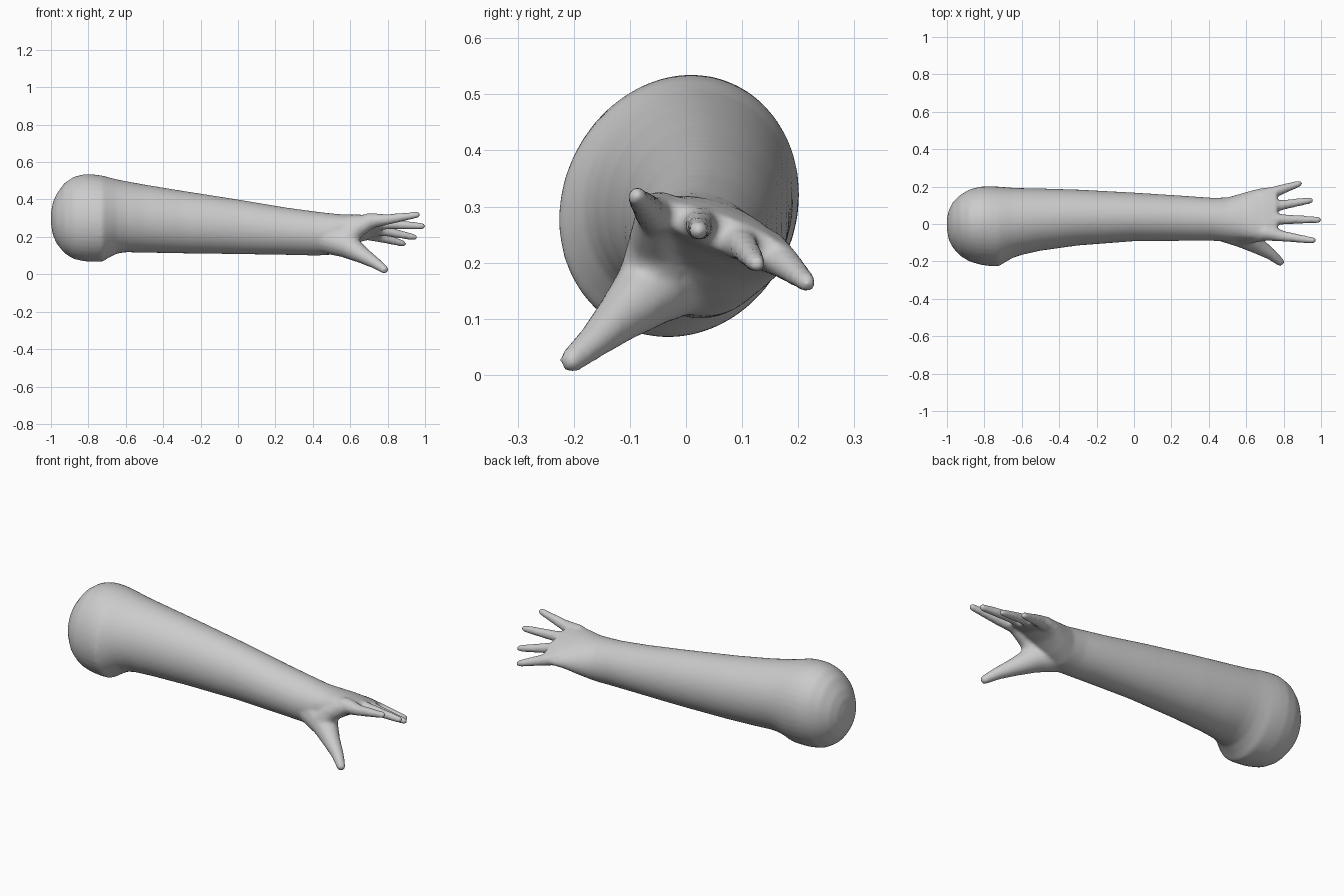
import bpy, bmesh, math
from mathutils import Vector

bm = bmesh.new()


def section_ring(x, y0, y1, z0, z1, shear, n=40):
    cy, cz, ry, rz = (y0 + y1) / 2, (z0 + z1) / 2, (y1 - y0) / 2, (z1 - z0) / 2
    ring = []
    for i in range(n):
        a = 2 * math.pi * i / n
        dy = ry * math.cos(a)
        ring.append(bm.verts.new((x, cy + dy, cz + rz * math.sin(a) + shear * dy)))
    return ring


def loft(sections):
    rings = [section_ring(*s) for s in sections]
    for a, b in zip(rings, rings[1:]):
        for i in range(len(a)):
            j = (i + 1) % len(a)
            bm.faces.new((a[i], b[i], b[j], a[j]))
    bm.faces.new(rings[0])
    bm.faces.new(rings[-1][::-1])


def ball_points(c, r):
    pts = []
    for k in range(9):
        t = math.pi * k / 8
        for i in range(1 if k in (0, 8) else 14):
            a = 2 * math.pi * i / 14
            pts.append(Vector(c) + r * Vector((math.cos(t), math.sin(t) * math.cos(a), math.sin(t) * math.sin(a))))
    return pts


def limb(chain):
    # tapered capsules between successive (x, y, z, radius) balls
    for p, q in zip(chain, chain[1:]):
        vs = [bm.verts.new(v) for v in ball_points(p[:3], p[3]) + ball_points(q[:3], q[3])]
        bmesh.ops.convex_hull(bm, input=vs, use_existing_faces=False)
        bmesh.ops.delete(bm, geom=[v for v in vs if v.is_valid and not v.link_faces], context='VERTS')


# shoulder cap, sleeve, wrist and palm: x, y min, y max, z min, z max, shear
loft([
    (-1.0, -.03, .03, .27, .33, 0),
    (-.99, -.085, .075, .21, .385, .05),
    (-.97, -.125, .115, .165, .43, .08),
    (-.93, -.17, .155, .115, .485, .1),
    (-.88, -.20, .185, .083, .52, .1),
    (-.82, -.218, .20, .07, .535, .1),
    (-.77, -.225, .202, .068, .533, .1),
    (-.725, -.227, .20, .068, .527, .1),
    (-.69, -.205, .197, .09, .518, .08),
    (-.65, -.182, .194, .11, .508, .05),
    (-.60, -.165, .192, .118, .498, .04),
    (-.5, -.143, .19, .116, .48, .03),
    (-.3, -.115, .184, .112, .447, .02),
    (0, -.092, .168, .108, .40, 0),
    (.25, -.09, .152, .104, .358, 0),
    (.42, -.09, .14, .10, .335, 0),
    (.50, -.092, .142, .105, .325, -.08),
    (.57, -.085, .162, .135, .317, -.18),
    (.64, -.08, .183, .178, .310, -.28),
    (.71, -.075, .198, .208, .298, -.34),
    (.765, -.06, .19, .220, .285, -.34),
])

# four fingers: root, tip
fingers = [
    ((.70, -.045, .285, .043), (.80, -.066, .293, .029), (.957, -.088, .318, .018)),
    ((.70, .025, .268, .040), (.80, .025, .268, .028), (.985, .022, .258, .018)),
    ((.70, .085, .247, .038), (.80, .103, .228, .027), (.942, .126, .198, .018)),
    ((.68, .145, .222, .038), (.77, .178, .197, .029), (.883, .216, .164, .018)),
]
for f in fingers:
    limb(f)

# thumb and the web joining it to the first finger
limb([(.46, .0, .20, .09), (.58, -.06, .155, .068), (.66, -.115, .105, .046),
      (.73, -.16, .063, .032), (.782, -.203, .026, .023)])
limb([(.57, -.055, .17, .066), (.62, -.052, .235, .052), (.70, -.05, .28, .042)])

bmesh.ops.recalc_face_normals(bm, faces=bm.faces)
mesh = bpy.data.meshes.new("arm_with_hand")
bm.to_mesh(mesh)
bm.free()
arm = bpy.data.objects.new("arm_with_hand", mesh)
bpy.context.collection.objects.link(arm)

# fuse into one smooth skin
remesh = arm.modifiers.new("fuse", 'REMESH')
remesh.mode = 'VOXEL'
remesh.voxel_size = .009
remesh.use_smooth_shade = True
smooth = arm.modifiers.new("soften", 'SMOOTH')
smooth.factor = .5
smooth.iterations = 9
